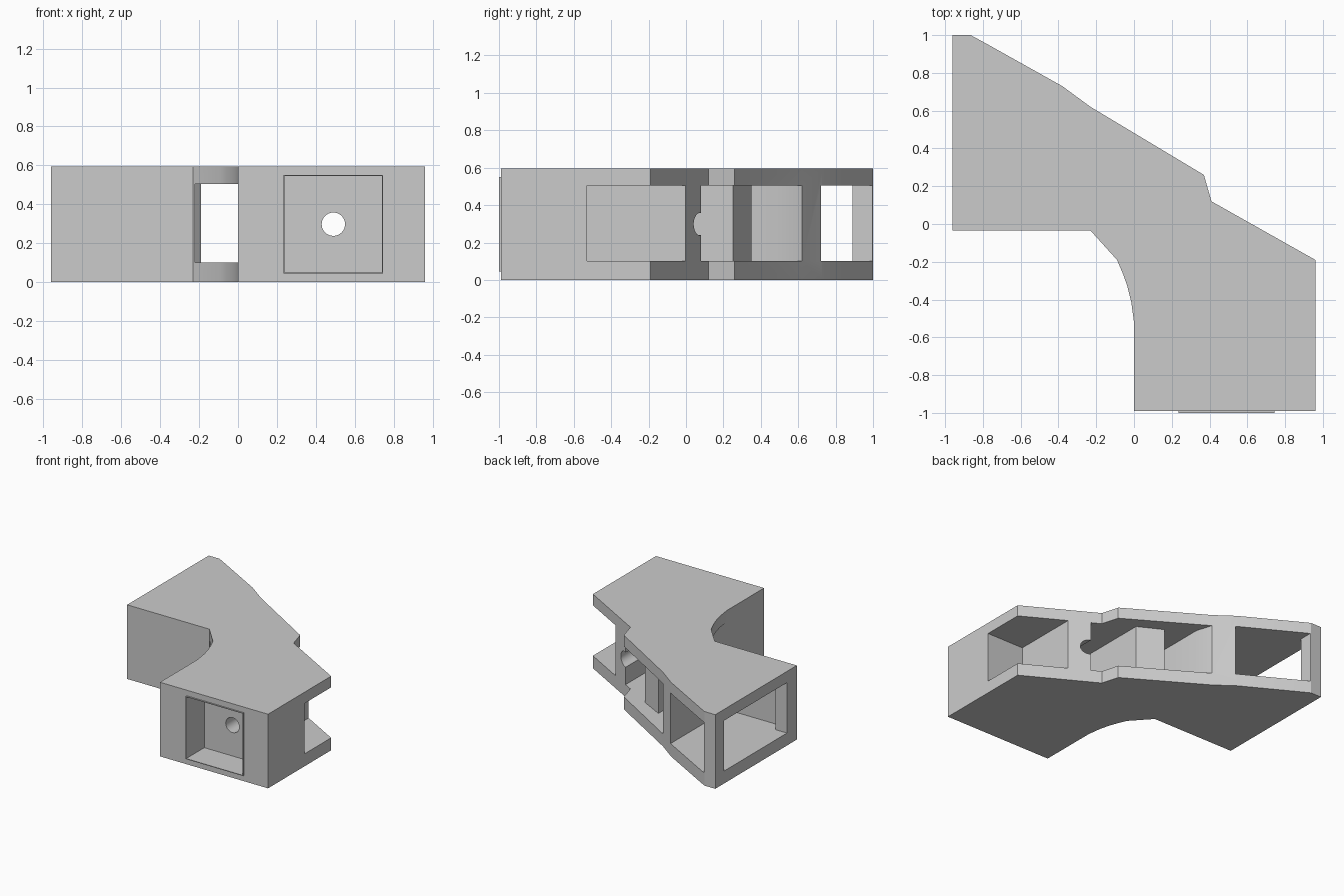
import bpy, bmesh, math

if "Cube" in bpy.data.objects:
    bpy.data.objects.remove(bpy.data.objects["Cube"], do_unlink=True)

grey = bpy.data.materials.new("plain grey")
grey.use_nodes = True
colour = (0.6, 0.6, 0.6, 1)
grey.diffuse_color = colour
grey.node_tree.nodes["Principled BSDF"].inputs["Base Color"].default_value = colour


def prism(name, plan, low, high):
    """Extrude a plan outline between two heights."""
    bm = bmesh.new()
    base = bm.faces.new([bm.verts.new((x, y, low)) for x, y in plan])
    grown = bmesh.ops.extrude_face_region(bm, geom=[base])["geom"]
    top = [v for v in grown if isinstance(v, bmesh.types.BMVert)]
    bmesh.ops.translate(bm, verts=top, vec=(0, 0, high - low))
    bmesh.ops.recalc_face_normals(bm, faces=bm.faces)
    mesh = bpy.data.meshes.new(name)
    bm.to_mesh(mesh)
    bm.free()
    mesh.materials.append(grey)
    obj = bpy.data.objects.new(name, mesh)
    bpy.context.collection.objects.link(obj)
    return obj


def box_plan(x0, x1, y0, y1):
    return [(x0, y0), (x1, y0), (x1, y1), (x0, y1)]


def cut(body, cutter):
    """Subtract a cutter, then discard it."""
    cutter.hide_render = True
    mod = body.modifiers.new(cutter.name, "BOOLEAN")
    mod.operation, mod.solver, mod.object = "DIFFERENCE", "EXACT", cutter
    bpy.context.view_layer.objects.active = body
    bpy.ops.object.modifier_apply(modifier=mod.name)
    bpy.data.objects.remove(cutter, do_unlink=True)


# Angled block with a curved inner corner and a stepped, slanted back
building = prism("angled_block", [
    (-0.96, -0.035), (-0.23, -0.035), (-0.09, -0.19), (-0.06, -0.26),
    (-0.035, -0.33), (-0.015, -0.41), (0, -0.52), (0, -0.99), (0.96, -0.99),
    (0.96, -0.19), (0.41, 0.12), (0.37, 0.26), (-0.23, 0.62), (-0.38, 0.73),
    (-0.8, 0.965), (-0.865, 1), (-0.96, 1)], 0, 0.595)

# Open rooms between floor and roof
floor, roof = 0.1, 0.505
rooms = {
    "side_room": box_plan(0.63, 1.2, -0.53, 0),
    "passage_and_back_room": [
        (-0.22, -0.4), (-0.22, 0), (-0.19, 0.03), (-0.19, 0.49), (-0.23, 0.62),
        (-0.23, 0.9), (0.48, 0.6), (0.48, -0.53), (0.19, -0.53), (0.19, 0.25),
        (0, 0.35), (0, -0.52)],
    "large_room": box_plan(-0.86, -0.37, 0.01, 1.3),
    "side_window": box_plan(-1.1, -0.8, 0.09, 0.89),
}
for name, plan in rooms.items():
    cut(building, prism(name, plan, floor, roof))

# Square front recess
cut(building, prism("front_recess", box_plan(0.24, 0.74, -1.2, -0.77), 0.05, 0.545))

# Round bore running from the recess to the back
bpy.ops.mesh.primitive_cylinder_add(
    vertices=40, radius=0.06, depth=1.3, location=(0.49, -0.25, 0.298),
    rotation=(math.pi / 2, 0, 0))
bore = bpy.context.object
bore.name = "round_bore"
bore.data.materials.append(grey)
cut(building, bore)

# Thin raised lip round the recess
lip = prism("recess_lip", box_plan(0.235, 0.745, -1, -0.985), 0.045, 0.55)
cut(lip, prism("lip_opening", box_plan(0.24, 0.74, -1.2, -0.8), 0.05, 0.545))

# Smooth bore and inner curve, sharp edges elsewhere
bpy.ops.object.select_all(action="DESELECT")
building.select_set(True)
bpy.context.view_layer.objects.active = building
bpy.ops.object.shade_smooth_by_angle(angle=math.radians(20))
